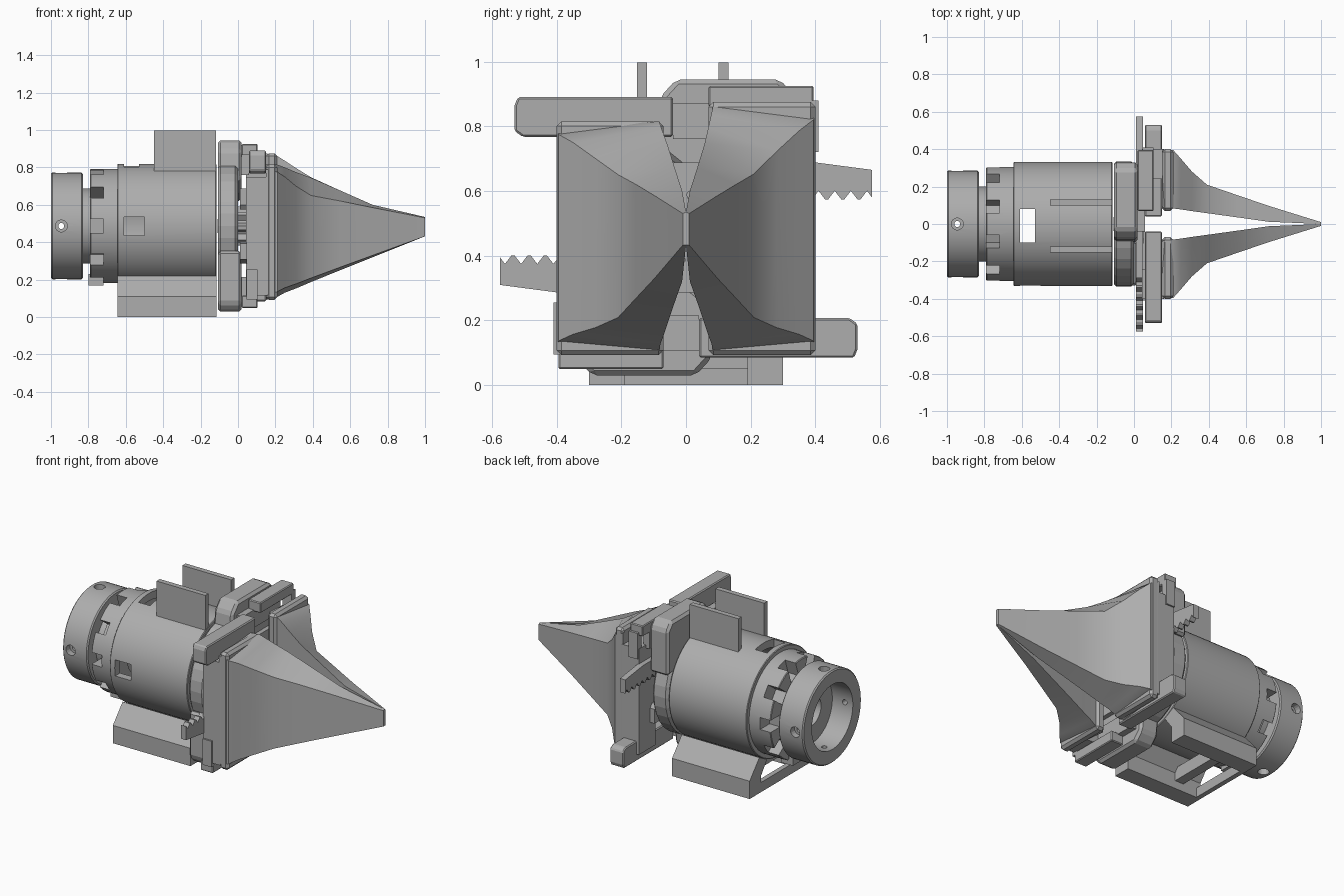
import bpy, bmesh, math
from mathutils import Matrix

old = bpy.data.objects.get("Cube")
if old:
    bpy.data.objects.remove(old)

AXIS = 0.487  # height of the main axis
GREY = (0.42, 0.42, 0.42, 1)
grey = bpy.data.materials.new("plain grey")
grey.use_nodes = True
grey.diffuse_color = GREY
grey.node_tree.nodes["Principled BSDF"].inputs["Base Color"].default_value = GREY


def finish(name, bm, bevel=0, smooth=False):
    bmesh.ops.recalc_face_normals(bm, faces=bm.faces)
    me = bpy.data.meshes.new(name)
    bm.to_mesh(me)
    bm.free()
    me.materials.append(grey)
    ob = bpy.data.objects.new(name, me)
    bpy.context.collection.objects.link(ob)
    if bevel:
        mod = ob.modifiers.new("bevel", 'BEVEL')
        mod.width, mod.segments = bevel, 1
    if smooth:
        bpy.ops.object.select_all(action='DESELECT')
        ob.select_set(True)
        bpy.context.view_layer.objects.active = ob
        bpy.ops.object.shade_smooth_by_angle(angle=math.radians(30))
    return ob


def box(name, x, y, z, bevel=0):
    bm = bmesh.new()
    bmesh.ops.create_cube(bm, size=1)
    for v in bm.verts:
        v.co = [a + (b - a) * (c + 0.5) for (a, b), c in zip((x, y, z), v.co)]
    return finish(name, bm, bevel)


def prism(name, x0, x1, outline, bevel=0):
    """Extrude a (y, z) outline along x."""
    bm = bmesh.new()
    face = bm.faces.new([bm.verts.new((x0, y, z)) for y, z in outline])
    ext = bmesh.ops.extrude_face_region(bm, geom=[face], use_keep_orig=True)
    new = [g for g in ext["geom"] if isinstance(g, bmesh.types.BMVert)]
    bmesh.ops.translate(bm, verts=new, vec=(x1 - x0, 0, 0))
    return finish(name, bm, bevel)


def lathe(name, profile, n=64):
    """Revolve a closed (x, radius) profile round the main axis."""
    bm = bmesh.new()
    rings = []
    for i in range(n):
        a = math.tau * i / n
        rings.append([bm.verts.new((x, r * math.cos(a), AXIS + r * math.sin(a))) for x, r in profile])
    m = len(profile)
    for i in range(n):
        a, b = rings[i], rings[(i + 1) % n]
        for j in range(m):
            k = (j + 1) % m
            bm.faces.new((a[j], a[k], b[k], b[j]))
    return finish(name, bm, smooth=True)


def tube(name, x0, x1, r_in, r_out):
    c = 0.004
    return lathe(name, [(x0, r_in), (x0, r_out - c), (x0 + c, r_out), (x1 - c, r_out), (x1, r_out - c), (x1, r_in)])


def cut(target, cutter):
    cutter.hide_render = True
    cutter.hide_set(True)
    cutter.display_type = 'WIRE'
    mod = target.modifiers.new("cut", 'BOOLEAN')
    mod.operation, mod.solver, mod.object = 'DIFFERENCE', 'EXACT', cutter


def radial_cutter(name, x, count, size, r0, r1, sides, phase=0):
    """Pegs standing out from the main axis."""
    bm = bmesh.new()
    for i in range(count):
        rot = Matrix.Rotation(math.tau * i / count + phase, 4, 'X')
        mat = Matrix.Translation((x, 0, AXIS)) @ rot @ Matrix.Translation((0, 0, (r0 + r1) / 2))
        bmesh.ops.create_cone(bm, cap_ends=True, segments=sides, radius1=size, radius2=size,
                              depth=r1 - r0, matrix=mat @ Matrix.Rotation(math.pi / 4, 4, 'Z'))
    return finish(name, bm)


def keep(pts):
    return pts


def flip(pts):
    """Half turn of an outline round the main axis."""
    return [(-y, 2 * AXIS - z) for y, z in pts]


def rect(y0, y1, z0, z1):
    return [(y0, z0), (y1, z0), (y1, z1), (y0, z1)]


def circle(n, radius):
    """Outline round the main axis; radius is a function of the step."""
    return [(radius(i) * math.cos(math.tau * i / n), AXIS + radius(i) * math.sin(math.tau * i / n))
            for i in range(n)]


# Rear mounting collar with four countersunk screw holes, and its neck
collar = lathe("rear_collar", [(-1, .2), (-1, .278), (-.993, .285), (-.837, .285), (-.83, .278),
                               (-.83, .09), (-.86, .09), (-.86, .2)])
cut(collar, radial_cutter("countersink_cutter", -.945, 4, .032, .245, .35, 16))
cut(collar, radial_cutter("screw_hole_cutter", -.945, 4, .016, .15, .3, 16))
tube("neck", -.84, -.7, .09, .2)

# Notched coupling
coupling = tube("coupling", -.79, -.64, .17, .305)
cut(coupling, radial_cutter("notch_cutter", -.755, 10, .052, .21, .4, 4, math.pi / 10))
box("coupling_tab", (-.8, -.72), (-.1, .1), (.17, .23))

# Motor housing with windows
housing = tube("housing", -.645, -.115, .285, .332)
cut(housing, box("top_window_cutter", (-.61, -.53), (-.1, .08), (-.1, 1.1)))
cut(housing, box("side_window_cutter", (-.61, -.5), (-.5, -.2), (.435, .535)))
for side, y in (("right", -.152), ("left", .1)):
    box("fin_" + side, (-.45, -.117), (y, y + .032), (.77, .997))

# Base frame under the housing
for side, s in (("right", -1), ("left", 1)):
    rail = [(.3, 0), (.3, .11), (.205, .22), (.13, .18), (.19, .1), (.19, 0)]
    prism("base_rail_" + side, -.645, -.115, [(s * y, z) for y, z in rail])
box("base_rear_bar", (-.645, -.615), (-.3, .3), (0, .06))
box("base_middle_bar", (-.52, -.46), (-.2, .2), (.05, .13))

# Lobed front flange, with guides, slides and racks repeated by a half turn
prism("front_flange", -.108, 0, circle(32, lambda i: .335), .015)
lobe = [(.33, .62), (.33, .9), (.29, .945), (-.03, .945), (-.08, .89), (-.1, .74), (0, .66)]
bar = [(-.53, .785), (-.505, .767), (-.04, .767), (-.04, .89), (-.52, .89), (-.53, .865)]
teeth = []
for i in range(17):
    y = -.29 + .05 * i
    teeth += [(y, .6), (y + .02, .574), (y + .03, .574)]
rack = teeth + [(.56, .6), (.575, .58), (.575, .665), (.4, .688), (-.29, .688)]
for side, turn in (("upper", keep), ("lower", flip)):
    prism(side + "_flange_lobe", -.108, .02, turn(lobe), .015)
    prism(side + "_guide", .02, .105, turn(rect(.07, .395, .86, .925)), .005)
    prism(side + "_guide_hook", .045, .105, turn(rect(.37, .41, .72, .88)))
    prism(side + "_guide_web", .02, .06, turn(rect(-.04, .33, .76, .87)))
    prism(side + "_slide_bar", .058, .15, turn(bar), .006)
    prism(side + "_rack", .012, .048, turn(rack))

# Pinion between the racks
prism("pinion", 0, .05, circle(32, lambda i: .105 if i % 4 < 2 else .075))
tube("pinion_shaft", -.11, .06, .01, .04)

# Fingers: loft of four-cornered sections that narrow to the tip
# x, outer y, inner y, bottom z, outer top z, inner top z
SECTIONS = [
    (.15, .40, .09, .092, .79, .815), (.21, .395, .083, .108, .775, .815), (.25, .35, .078, .13, .75, .80),
    (.31, .28, .069, .153, .70, .775), (.39, .21, .058, .187, .65, .745), (.55, .155, .036, .252, .62, .675),
    (.72, .097, .012, .32, .585, .60), (1, .01, 0, .432, .53, .535)]


def finger(side, s, lift):
    bm = bmesh.new()
    rings = []
    for x, yo, yi, zb, zo, zi in SECTIONS:
        up = lift * max(0, 1 - (x - .15) / .25)
        pts = [(yo, zb + .035 * (1 - x)), (yo, zo + up), (yi, zi + up), (yi, zb)]
        rings.append([bm.verts.new((x, s * y, z)) for y, z in pts])
    for a, b in zip(rings, rings[1:]):
        for j in range(4):
            k = (j + 1) % 4
            bm.faces.new((a[j], a[k], b[k], b[j]))
    bm.faces.new(rings[0])
    bm.faces.new(rings[-1])
    finish("finger_" + side, bm, smooth=True)
    # Carriage joining finger, rack and slide
    ys = sorted((s * .4, s * .24))
    box("carriage_" + side, (.042, .16), ys, (.115 + lift * .2, .75 + lift * .5))
    ys = sorted((s * .4, s * .07))
    box("finger_plate_" + side, (.15, .21), ys, (.092, .815 + lift), .015)


finger("right", -1, 0)
finger("left", 1, .06)
